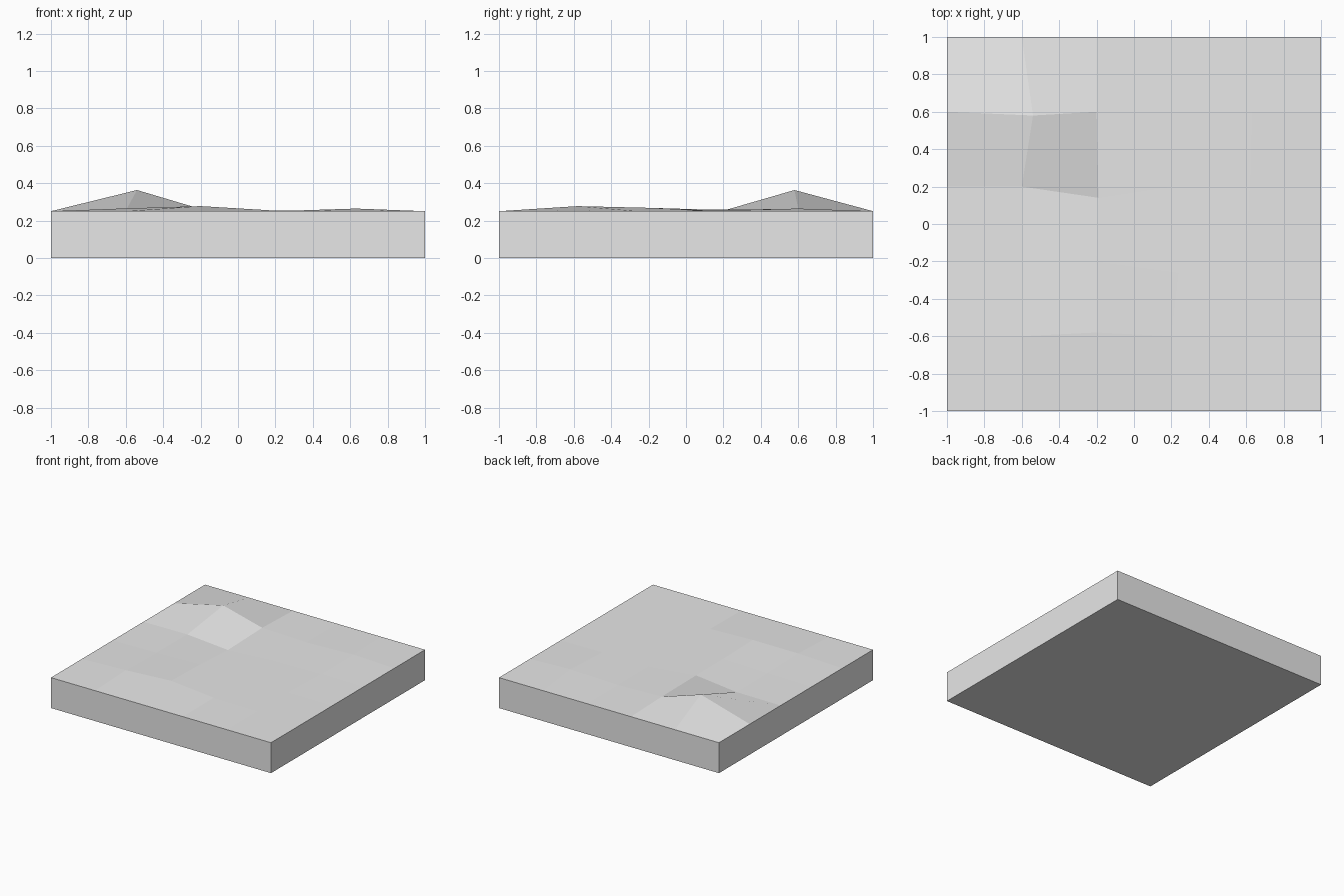
import bpy
import bmesh

cube = bpy.data.objects.get("Cube")
if cube:
    bpy.data.objects.remove(cube, do_unlink=True)

TOP = 0.25

# Plain stone-grey material
grey = bpy.data.materials.new("light grey")
grey.use_nodes = True
colour = (0.8, 0.8, 0.8, 1)
grey.diffuse_color = colour
grey.node_tree.nodes["Principled BSDF"].inputs["Base Color"].default_value = colour

# Bumps on the ground: grid column and row -> sideways shift and rise
bumps = {
    (1, 4): (0.06, -0.02, 0.113),
    (2, 4): (0.0, 0.0, 0.012),
    (1, 3): (0.0, 0.0, 0.003),
    (2, 3): (0.01, -0.06, 0.008),
    (1, 2): (0.0, 0.0, 0.006),
    (2, 2): (0.0, 0.0, 0.018),
    (3, 2): (0.04, -0.06, 0.0),
    (1, 1): (0.0, 0.0, 0.015),
    (2, 1): (0.0, 0.02, 0.027),
    (3, 1): (0.0, 0.0, 0.003),
    (4, 3): (0.02, 0.0, 0.004),
    (4, 4): (0.03, 0.0, 0.014),
}

# Uneven ground surface, five cells each way
bm = bmesh.new()
bmesh.ops.create_grid(bm, x_segments=5, y_segments=5, size=1)
for v in bm.verts:
    cell = (round((v.co.x + 1) / 0.4), round((v.co.y + 1) / 0.4))
    dx, dy, dz = bumps.get(cell, (0, 0, 0))
    v.co.x += dx
    v.co.y += dy
    v.co.z = TOP + dz

# Straight sides and flat underside
rim = [e for e in bm.edges if e.is_boundary]
extruded = bmesh.ops.extrude_edge_only(bm, edges=rim)["geom"]
for v in extruded:
    if isinstance(v, bmesh.types.BMVert):
        v.co.z = 0
bmesh.ops.holes_fill(bm, edges=[e for e in bm.edges if e.is_boundary], sides=0)
bmesh.ops.recalc_face_normals(bm, faces=bm.faces)

mesh = bpy.data.meshes.new("ground_tile")
bm.to_mesh(mesh)
bm.free()
mesh.materials.append(grey)
tile = bpy.data.objects.new("ground_tile", mesh)
bpy.context.collection.objects.link(tile)
